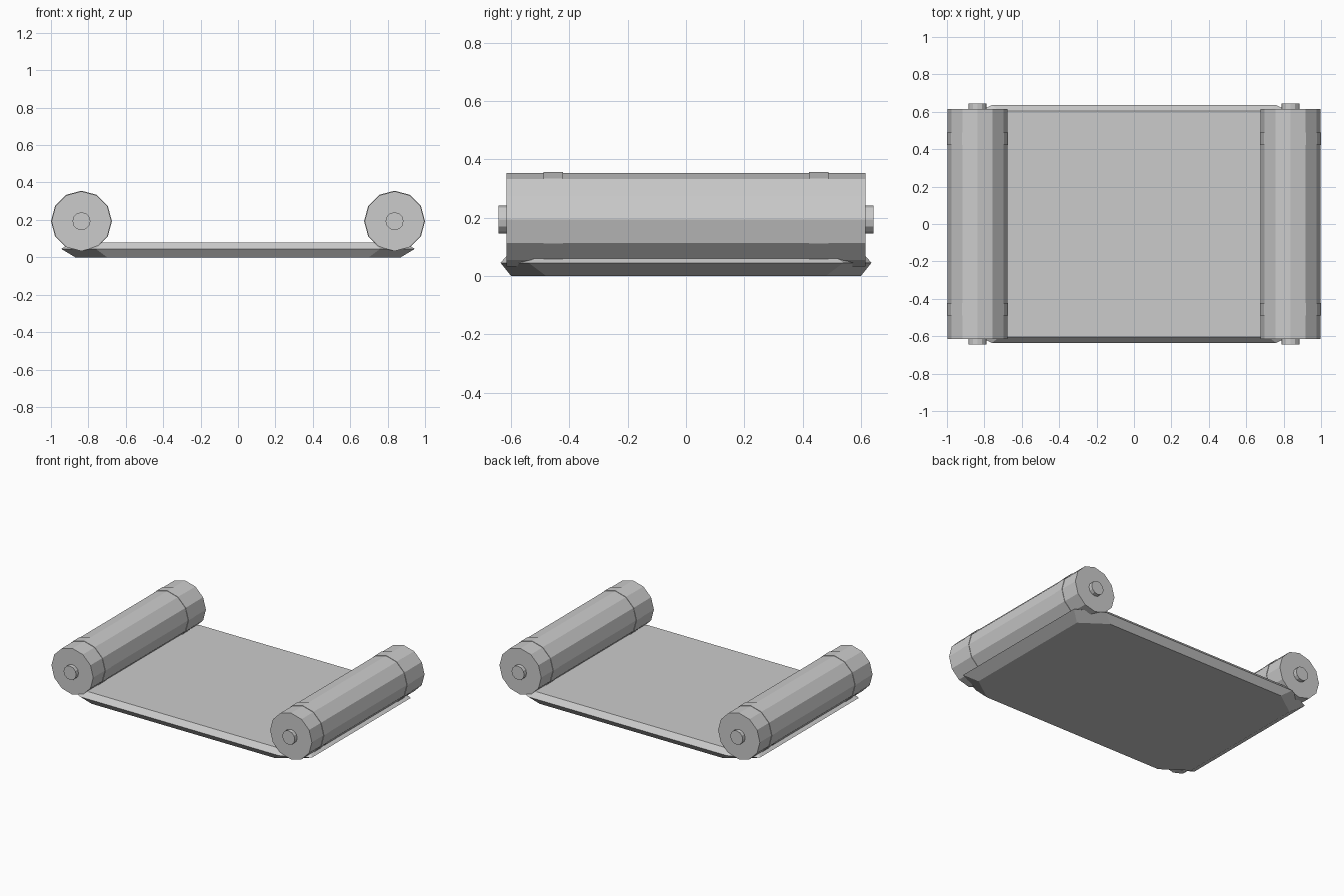
import bpy, bmesh, math

cube = bpy.data.objects.get("Cube")
if cube:
    bpy.data.objects.remove(cube, do_unlink=True)

grey = bpy.data.materials.new("plain grey")
grey.use_nodes = True
colour = (0.6, 0.6, 0.6, 1)
grey.diffuse_color = colour
bsdf = next(n for n in grey.node_tree.nodes if n.type == 'BSDF_PRINCIPLED')
bsdf.inputs["Base Color"].default_value = colour


def loft(name, rings):
    """Join equal-sized rings of points into a closed, flat-shaded solid."""
    bm = bmesh.new()
    loops = [[bm.verts.new(p) for p in ring] for ring in rings]
    for a, b in zip(loops, loops[1:]):
        for i in range(len(a)):
            j = (i + 1) % len(a)
            bm.faces.new((a[i], a[j], b[j], b[i]))
    bm.faces.new(loops[0][::-1])
    bm.faces.new(loops[-1])
    bmesh.ops.recalc_face_normals(bm, faces=bm.faces)
    mesh = bpy.data.meshes.new(name)
    bm.to_mesh(mesh)
    bm.free()
    mesh.materials.append(grey)
    obj = bpy.data.objects.new(name, mesh)
    bpy.context.collection.objects.link(obj)
    return obj


def octagon(hx, hy, cx, cy, z):
    """Rectangle with half sizes hx, hy whose corners are cut at cx, cy."""
    quarter = [(hx, cy), (cx, hy)]
    half = quarter + [(-x, y) for x, y in reversed(quarter)]
    return [(x, y, z) for x, y in half + [(-x, -y) for x, y in half]]


def rod(name, x, radius, y0, y1):
    """Twelve-sided rod along y."""
    angles = [i * math.tau / 12 for i in range(12)]
    return loft(name, [[(x + radius * math.cos(a), y, 0.193 + radius * math.sin(a))
                        for a in angles] for y in (y0, y1)])


# Slab with bevelled rim and cut corners
loft("base_slab", [octagon(0.87, 0.60, 0.70, 0.48, 0),
                   octagon(0.945, 0.636, 0.76, 0.54, 0.045),
                   octagon(0.89, 0.605, 0.72, 0.49, 0.08)])

# Rollers with end pegs and raised bands
for side, x in (("left", 0.837), ("right", -0.837)):
    rod(side + "_roller", x, 0.16, -0.616, 0.616)
    rod(side + "_roller_peg", x, 0.048, -0.643, 0.643)
    for end, y in (("front", -0.455), ("back", 0.455)):
        rod(f"{side}_{end}_band", x, 0.163, y - 0.033, y + 0.033)
